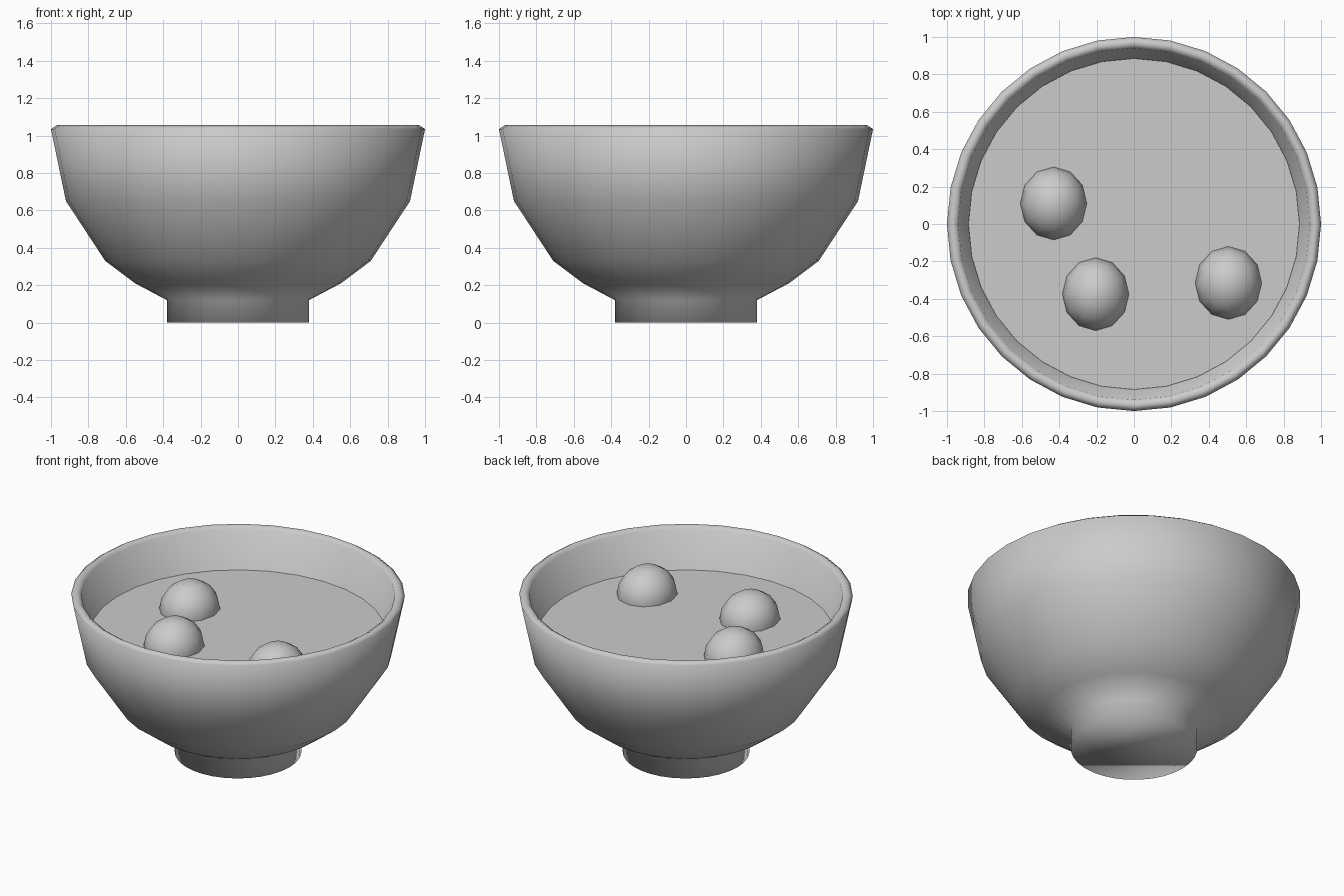
import bpy, bmesh
from math import pi, sin, cos

cube = bpy.data.objects.get("Cube")
if cube:
    bpy.data.objects.remove(cube, do_unlink=True)

# One plain grey for everything
grey = bpy.data.materials.new("plain grey")
grey.use_nodes = True
colour = (0.6, 0.6, 0.6, 1)
grey.diffuse_color = colour
grey.node_tree.nodes["Principled BSDF"].inputs["Base Color"].default_value = colour

SIDES = 32
SOUP_Z = 0.79


def finish(name, bm, smooth=True):
    bmesh.ops.recalc_face_normals(bm, faces=bm.faces)
    mesh = bpy.data.meshes.new(name)
    bm.to_mesh(mesh)
    bm.free()
    for poly in mesh.polygons:
        poly.use_smooth = smooth
    mesh.materials.append(grey)
    obj = bpy.data.objects.new(name, mesh)
    bpy.context.collection.objects.link(obj)
    return obj


def lathe(name, profile, sides):
    """Closed turned solid: profile rings plus a flat cap at each end."""
    bm = bmesh.new()
    rings = [[bm.verts.new((r * cos(2 * pi * i / sides), r * sin(2 * pi * i / sides), z))
              for i in range(sides)] for r, z in profile]
    for low, high in zip(rings, rings[1:]):
        for i in range(sides):
            j = (i + 1) % sides
            bm.faces.new((low[i], low[j], high[j], high[i]))
    bm.faces.new(rings[0][::-1])
    bm.faces.new(rings[-1])
    return finish(name, bm)


# Bowl: foot, flared outer wall, rounded rim, inner wall and floor
lathe("bowl", [
    (0.38, 0), (0.38, 0.12), (0.55, 0.21), (0.71, 0.33), (0.92, 0.65),
    (1.0, 1.035), (0.97, 1.055), (0.94, 1.035), (0.86, 0.66),
    (0.66, 0.37), (0.35, 0.19)], SIDES)

# Soup surface
bm = bmesh.new()
bmesh.ops.create_circle(bm, cap_ends=True, segments=SIDES, radius=0.885)
soup = finish("soup", bm, smooth=False)
soup.location.z = SOUP_Z

# Dumplings half sunk in the soup
for n, (x, y) in enumerate([(-0.43, 0.11), (-0.205, -0.375), (0.505, -0.315)]):
    bm = bmesh.new()
    bmesh.ops.create_uvsphere(bm, u_segments=12, v_segments=8, radius=1)
    dumpling = finish(f"dumpling_{n + 1}", bm)
    dumpling.location = (x, y, SOUP_Z)
    dumpling.scale = (0.178, 0.195, 0.18)
    dumpling.rotation_euler.z = 0
